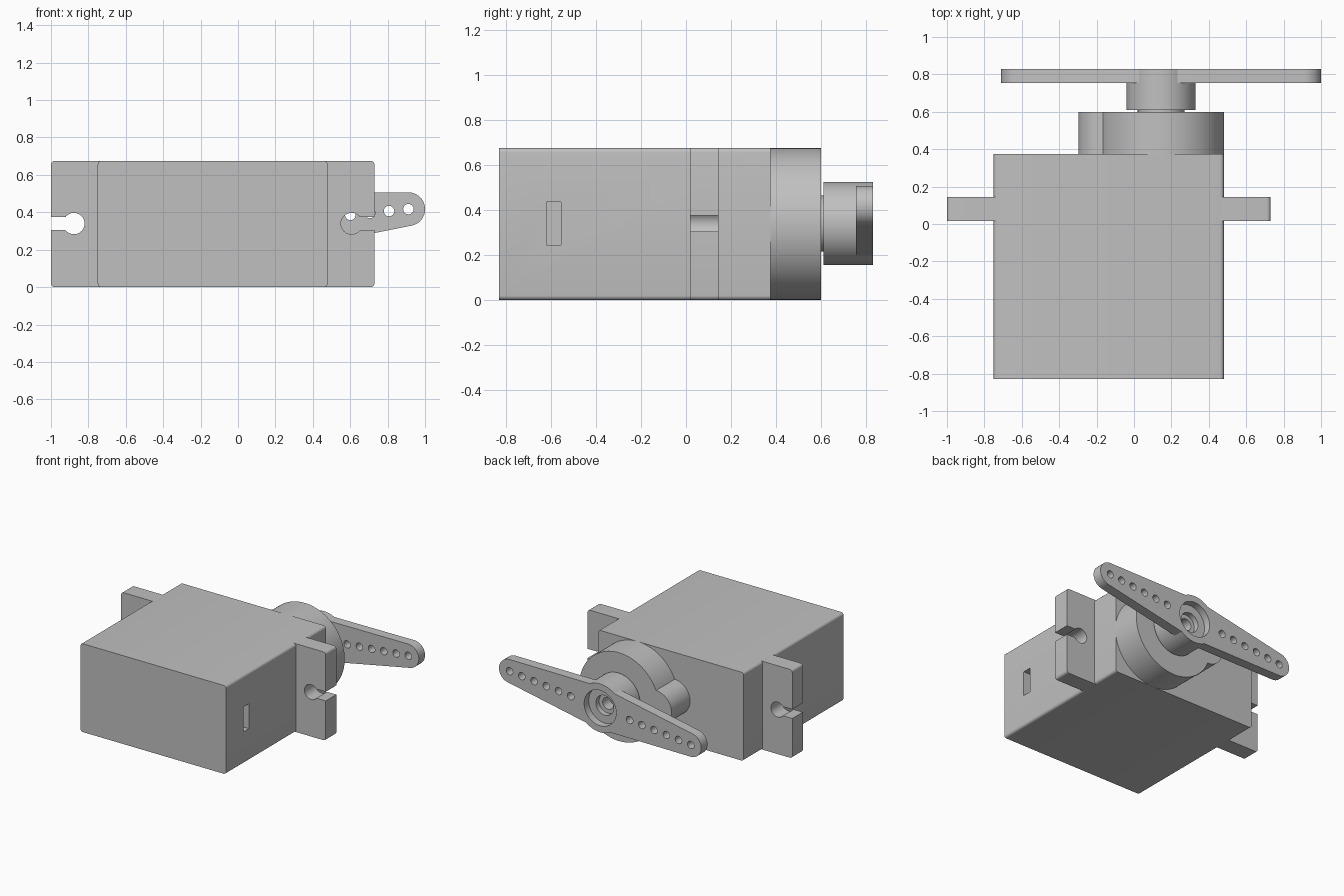
import bpy, bmesh, math
from math import sin, cos, pi

if "Cube" in bpy.data.objects:
    bpy.data.objects.remove(bpy.data.objects["Cube"])

grey = bpy.data.materials.new("plain grey")
grey.diffuse_color = (0.53, 0.53, 0.53, 1)
grey.use_nodes = True
grey.node_tree.nodes["Principled BSDF"].inputs["Base Color"].default_value = grey.diffuse_color

CX, CZ = 0.145, 0.34      # output shaft axis (runs along y)
MID = -0.135              # middle of the case in x
H = 0.675                 # case height


def finish(name, bm):
    """Turn a bmesh into a shaded object."""
    bmesh.ops.remove_doubles(bm, verts=bm.verts, dist=1e-5)
    bmesh.ops.recalc_face_normals(bm, faces=bm.faces)
    mesh = bpy.data.meshes.new(name)
    bm.to_mesh(mesh)
    bm.free()
    mesh.materials.append(grey)
    ob = bpy.data.objects.new(name, mesh)
    bpy.context.collection.objects.link(ob)
    smooth(ob)
    return ob


def smooth(ob):
    bpy.ops.object.select_all(action='DESELECT')
    ob.select_set(True)
    bpy.context.view_layer.objects.active = ob
    bpy.ops.object.shade_smooth_by_angle(angle=math.radians(30))


def prism(name, pts, y0, y1):
    """Extrude an (x, z) outline along y."""
    bm = bmesh.new()
    face = bm.faces.new([bm.verts.new((x, y0, z)) for x, z in pts])
    out = bmesh.ops.extrude_face_region(bm, geom=[face])
    for v in out["geom"]:
        if isinstance(v, bmesh.types.BMVert):
            v.co.y = y1
    return finish(name, bm)


def arc(x, z, r, a0, a1, n):
    """Points on an arc, angles in degrees."""
    return [(x + r * cos(math.radians(a0 + (a1 - a0) * i / n)),
             z + r * sin(math.radians(a0 + (a1 - a0) * i / n))) for i in range(n + 1)]


def disc(x, z, r, n=64):
    return arc(x, z, r, 0, 360, n)[:-1]


def lathe(name, profile, n=64):
    """Revolve an (r, y) profile round the shaft axis."""
    bm = bmesh.new()
    rings = [[bm.verts.new((CX + r * cos(2 * pi * i / n), y, CZ + r * sin(2 * pi * i / n)))
              for i in range(n)] for r, y in profile]
    for a, b in zip(rings, rings[1:]):
        for i in range(n):
            j = (i + 1) % n
            bm.faces.new((a[i], a[j], b[j], b[i]))
    bm.faces.new(rings[0])
    bm.faces.new(rings[-1])
    return finish(name, bm)


def cut(ob, cutter):
    cutter.hide_render = True
    mod = ob.modifiers.new("cut", 'BOOLEAN')
    mod.operation = 'DIFFERENCE'
    mod.solver = 'EXACT'
    mod.object = cutter
    bpy.context.view_layer.objects.active = ob
    bpy.ops.object.modifier_apply(modifier="cut")
    bpy.data.objects.remove(cutter)
    smooth(ob)


# Case with rounded long edges
R = 0.02
x0, x1, z0 = -0.75, 0.48, 0.0
outline = (arc(x1 - R, z0 + R, R, -90, 0, 5) + arc(x1 - R, H - R, R, 0, 90, 5)
           + arc(x0 + R, H - R, R, 90, 180, 5) + arc(x0 + R, z0 + R, R, 180, 270, 5))
case = prism("case", outline, -0.83, 0.375)

# Cable opening in the right side
cut(case, prism("cable_cutter", [(0.42, 0.245), (0.6, 0.245), (0.6, 0.435), (0.42, 0.435)],
                -0.62, -0.555))

# Mounting tabs with keyhole slots
for side, name in ((1, "right_tab"), (-1, "left_tab")):
    edge, inner, hole = 0.865, 0.595, 0.742
    half = math.degrees(math.asin(0.035 / 0.057))
    pts = ([(inner, 0)] + arc(edge - R, R, R, -90, 0, 5) + [(edge, CZ - 0.035)]
           + arc(hole, CZ, 0.057, 360 - half, half, 32) + [(edge, CZ + 0.035)]
           + arc(edge - R, H - R, R, 0, 90, 5) + [(inner, H)])
    prism(name, [(MID + side * x, z) for x, z in pts], 0.017, 0.145)

# Gear tower: large round with a small round overlapping its left side
C, r1, r2 = H / 2, H / 2, 0.132
xs = -0.165
d = CX - xs
t = (d * d + r1 * r1 - r2 * r2) / (2 * d)          # crossing point of the rounds
a1 = math.degrees(math.acos(t / r1))
a2 = math.degrees(math.acos((d - t) / r2))
prism("gear_tower", arc(CX, C, r1, a1 - 180, 180 - a1, 72)
      + arc(xs, C, r2, a2, 360 - a2, 32)[1:-1], 0.37, 0.60)

# Output shaft and stepped hub
lathe("output_shaft", [(0.125, 0.59), (0.125, 0.63)])
lathe("horn_hub", [(0.185, 0.61), (0.185, 0.83), (0.135, 0.83), (0.135, 0.775),
                   (0.075, 0.775), (0.075, 0.735), (0.045, 0.735), (0.045, 0.65)])

# Two tapered horn arms, each with a row of six holes
tilt = 0.1
for side, name in ((0, "right_horn_arm"), (pi, "left_horn_arm")):
    def place(p):
        a = tilt + side
        return (CX + p[0] * cos(a) - p[1] * sin(a), CZ + p[0] * sin(a) + p[1] * cos(a))
    taper = math.degrees(0.1)
    pts = (arc(0.769, 0, 0.09, taper - 90, 90 - taper, 24)
           + arc(0, 0, 0.183, 57.5, -57.5, 16))
    arm = prism(name, [place(p) for p in pts], 0.755, 0.83)
    for k in range(6):
        x, z = place((0.77 - 0.104 * k, 0))
        cut(arm, prism("hole_cutter", disc(x, z, 0.028, 24), 0.7, 0.9))
